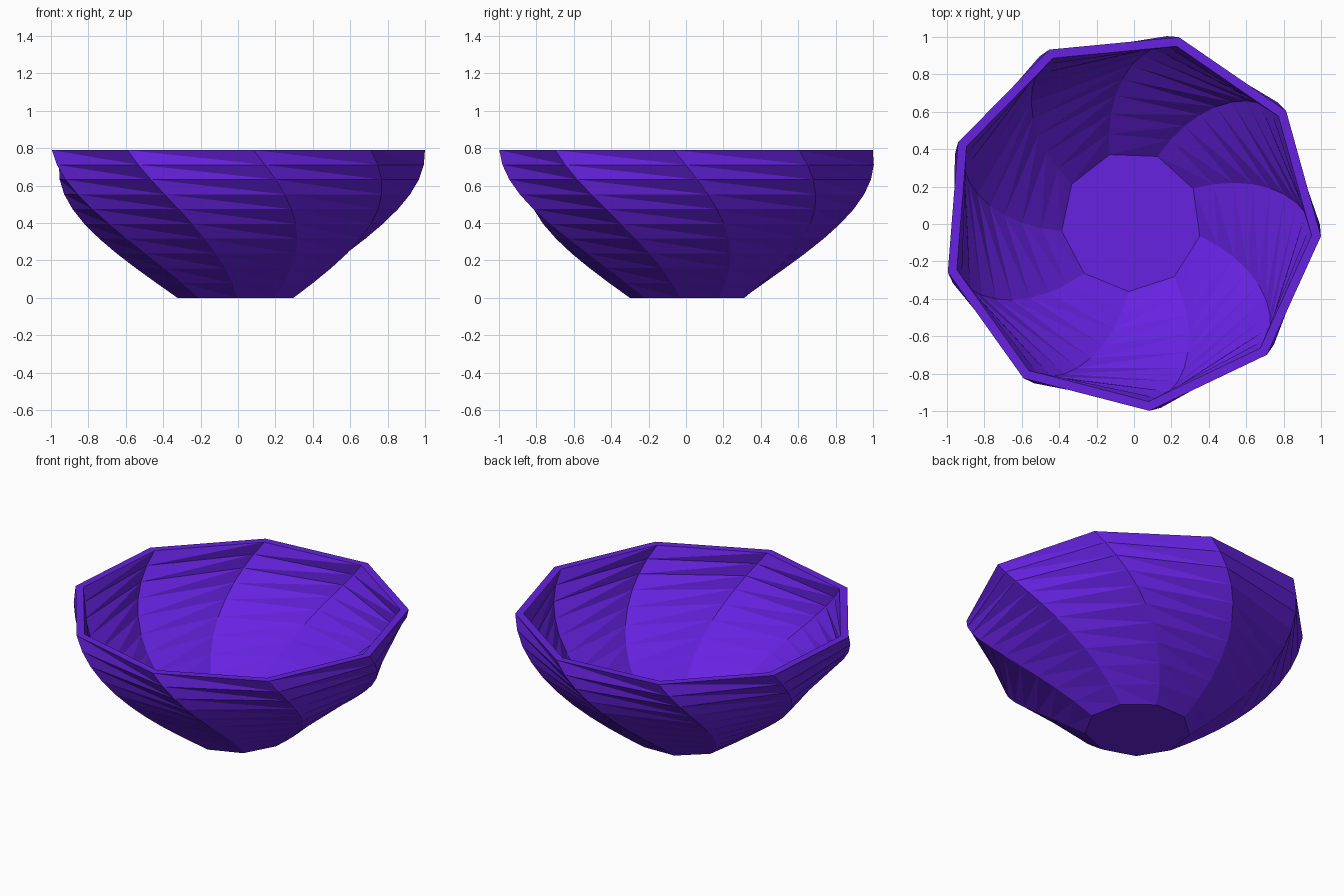
import bpy, bmesh, math

if "Cube" in bpy.data.objects:
    bpy.data.objects.remove(bpy.data.objects["Cube"])

SIDES, LAYERS = 9, 10
HEIGHT, WALL = 0.79, 0.05
BASE_R, RIM_R = 0.315, 1.017
BASE_ANGLE, TWIST = math.radians(31.5), math.radians(-36)
CX, CY = -0.015, 0.014

bm = bmesh.new()


def ring(t, inset):
    """One nine-sided ring of the flaring, twisting profile."""
    r = BASE_R + (RIM_R - BASE_R) * math.sin(t * math.pi / 2) - inset
    a0 = BASE_ANGLE + TWIST * t
    step = 2 * math.pi / SIDES
    return [bm.verts.new((CX + r * math.cos(a0 + i * step),
                          CY + r * math.sin(a0 + i * step),
                          HEIGHT * t)) for i in range(SIDES)]


def bridge(lower, upper):
    """Join two rings with triangles split along the long diagonal."""
    for i in range(SIDES):
        j = (i + 1) % SIDES
        bm.faces.new((lower[i], lower[j], upper[i]))
        bm.faces.new((lower[j], upper[j], upper[i]))


# Outer wall, and inner wall that starts at the floor
outer = [ring(k / LAYERS, 0) for k in range(LAYERS + 1)]
inner = [ring(k / LAYERS, WALL) for k in range(1, LAYERS + 1)]
for rings in (outer, inner):
    for low, high in zip(rings, rings[1:]):
        bridge(low, high)

# Flat rim, underside and inside floor
for i in range(SIDES):
    j = (i + 1) % SIDES
    bm.faces.new((outer[-1][i], outer[-1][j], inner[-1][j], inner[-1][i]))
bm.faces.new(outer[0][::-1])
bm.faces.new(inner[0])
bmesh.ops.recalc_face_normals(bm, faces=bm.faces[:])

mesh = bpy.data.meshes.new("twisted_bowl")
bm.to_mesh(mesh)
bm.free()
bowl = bpy.data.objects.new("twisted_bowl", mesh)
bpy.context.collection.objects.link(bowl)

# Violet finish
mat = bpy.data.materials.new("violet")
mat.diffuse_color = (0.133, 0.016, 0.75, 1)
mat.use_nodes = True
mat.node_tree.nodes["Principled BSDF"].inputs["Base Color"].default_value = mat.diffuse_color
mesh.materials.append(mat)
